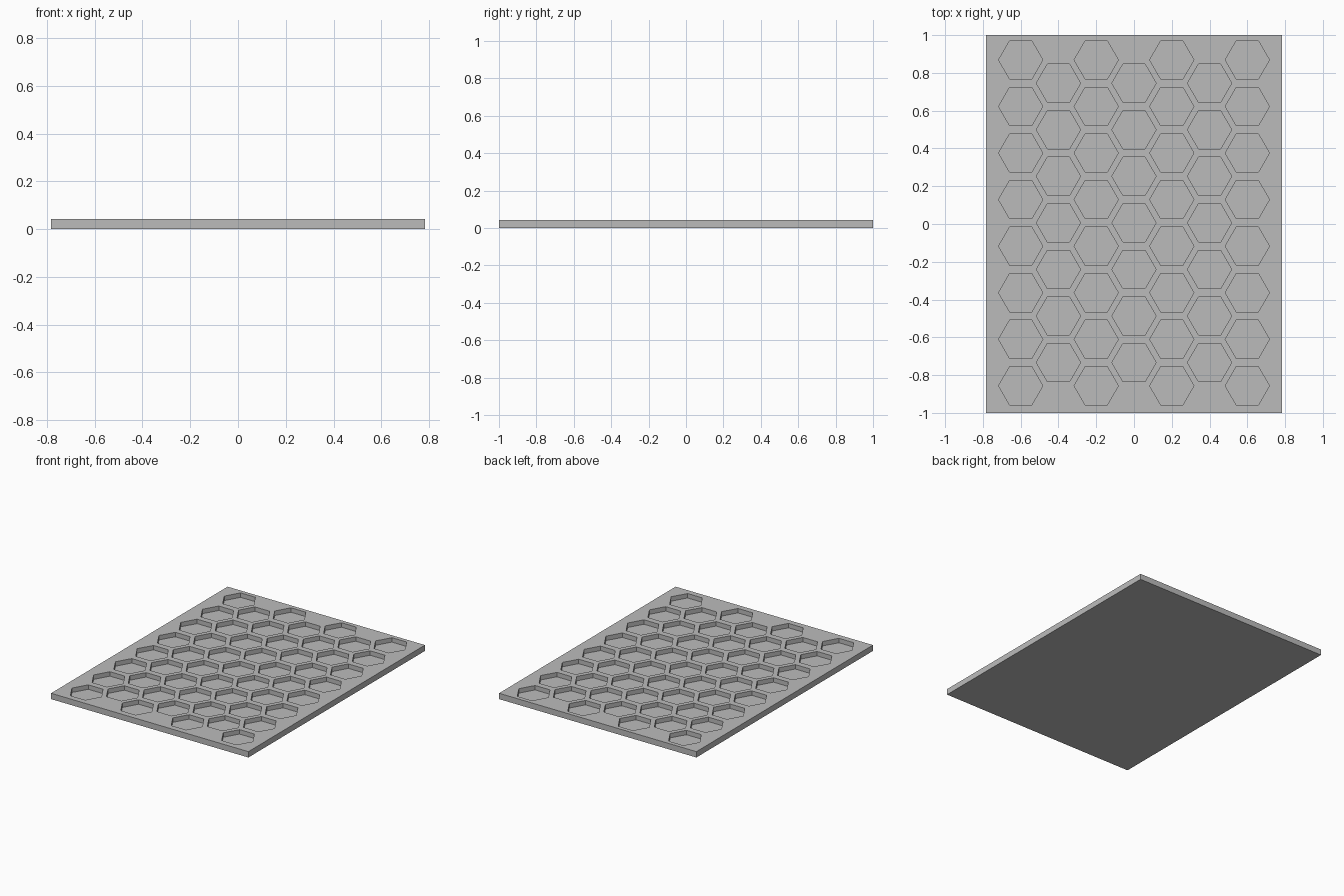
import bpy, bmesh
from math import cos, sin, pi
from mathutils import Vector

WIDTH, LENGTH, HEIGHT = 1.565, 2.0, 0.042
FLOOR = 0.01            # thickness left under the pockets
RADIUS = 0.117          # pocket corner radius
STEP_X, STEP_Y = 0.2, 0.2465
CENTRE_Y = 0.006

if "Cube" in bpy.data.objects:
    bpy.data.objects.remove(bpy.data.objects["Cube"], do_unlink=True)

grey = bpy.data.materials.new("plain_grey")
grey.use_nodes = True
colour = (0.5, 0.5, 0.5, 1)
grey.diffuse_color = colour
grey.node_tree.nodes["Principled BSDF"].inputs["Base Color"].default_value = colour


def add_prism(bm, outline, z0, z1):
    """Extrude a flat outline from z0 up to z1."""
    base = bm.faces.new([bm.verts.new((x, y, z0)) for x, y in outline])
    top = bmesh.ops.extrude_face_region(bm, geom=[base], use_keep_orig=True)
    verts = [g for g in top["geom"] if isinstance(g, bmesh.types.BMVert)]
    bmesh.ops.translate(bm, verts=verts, vec=Vector((0, 0, z1 - z0)))


def make_object(name, bm):
    bmesh.ops.recalc_face_normals(bm, faces=bm.faces)
    mesh = bpy.data.meshes.new(name)
    bm.to_mesh(mesh)
    bm.free()
    mesh.materials.append(grey)
    obj = bpy.data.objects.new(name, mesh)
    bpy.context.collection.objects.link(obj)
    return obj


# Flat rectangular plate
bm = bmesh.new()
w, l = WIDTH / 2, LENGTH / 2
add_prism(bm, [(-w, -l), (w, -l), (w, l), (-w, l)], 0, HEIGHT)
plate = make_object("honeycomb_plate", bm)

# Hexagonal pockets in staggered columns of eight and seven
bm = bmesh.new()
for col in range(7):
    rows = 8 - col % 2
    cx = (col - 3) * STEP_X
    for row in range(rows):
        cy = CENTRE_Y + (row - (rows - 1) / 2) * STEP_Y
        hexagon = [(cx + RADIUS * cos(k * pi / 3), cy + RADIUS * sin(k * pi / 3))
                   for k in range(6)]
        add_prism(bm, hexagon, FLOOR, HEIGHT * 2)
cutter = make_object("pocket_cutter", bm)
cutter.hide_render = True

# Cut the pockets, bake the result and drop the cutter
cut = plate.modifiers.new("pockets", "BOOLEAN")
cut.operation = "DIFFERENCE"
cut.solver = "EXACT"
cut.object = cutter
depsgraph = bpy.context.evaluated_depsgraph_get()
baked = bpy.data.meshes.new_from_object(plate.evaluated_get(depsgraph))
plate.modifiers.clear()
plate.data = baked
bpy.data.objects.remove(cutter, do_unlink=True)
